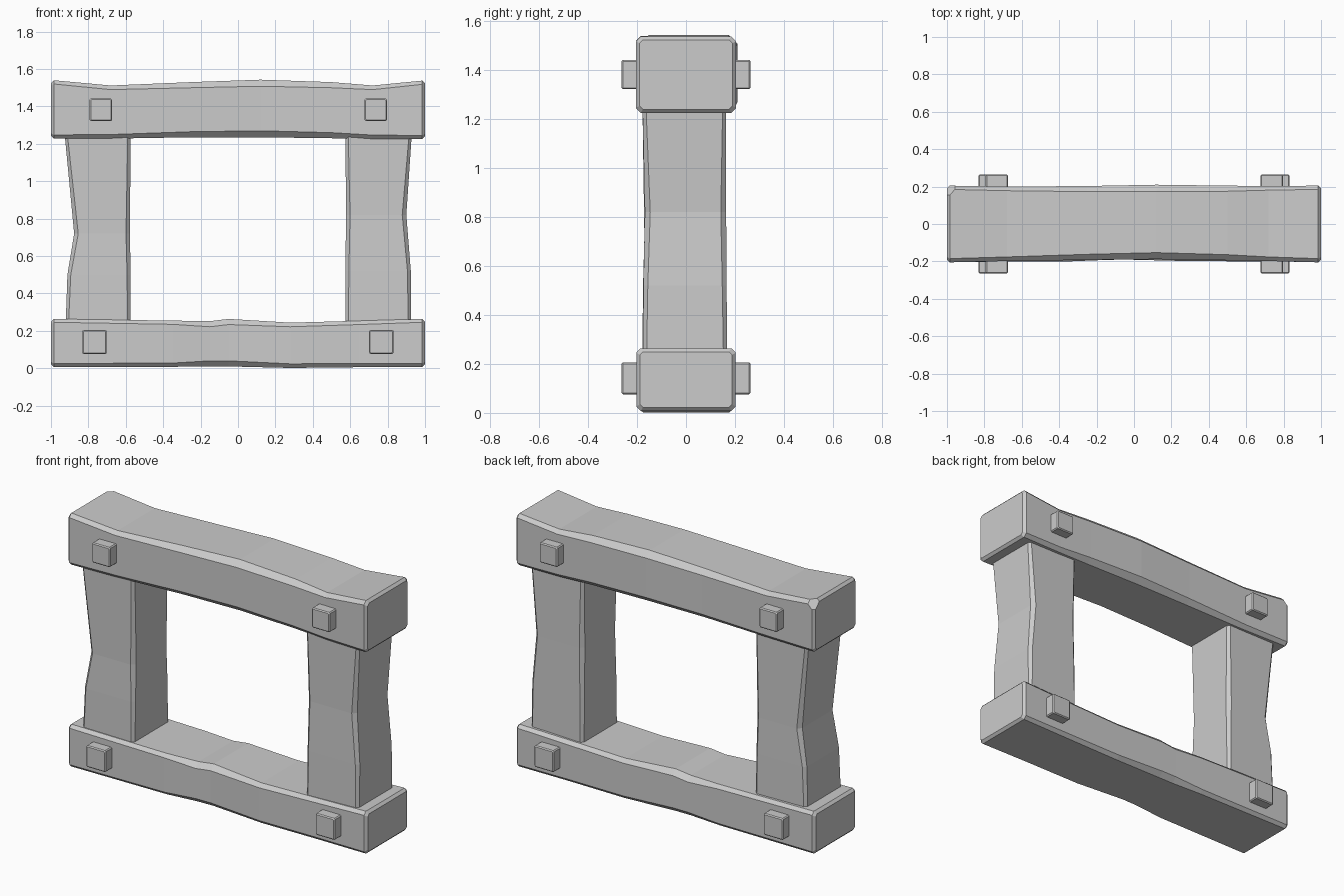
import bpy, bmesh
from mathutils import Vector

if "Cube" in bpy.data.objects:
    bpy.data.objects.remove(bpy.data.objects["Cube"])


def timber(name, axis, stations, chip=None, cap=0.015):
    """Loft a chamfered rectangle along an axis.
    Station: (position, u0, u1, v0, v1, chamfer); u, v are y, z for axis x,
    x, y for axis z, and x, z for axis y."""
    first, last = stations[0], stations[-1]

    def shrink(s):
        return (s[0], s[1] + cap, s[2] - cap, s[3] + cap, s[4] - cap, s[5] * 0.7)

    # worn end rims
    rows = [shrink(first), (first[0] + cap,) + first[1:]]
    rows += stations[1:-1]
    rows += [(last[0] - cap,) + last[1:], shrink(last)]

    bm = bmesh.new()
    rings = []
    for t, u0, u1, v0, v1, c in rows:
        pts = [(u0 + c, v0), (u1 - c, v0), (u1, v0 + c), (u1, v1 - c),
               (u1 - c, v1), (u0 + c, v1), (u0, v1 - c), (u0, v0 + c)]
        place = {'x': lambda u, v: (t, u, v), 'y': lambda u, v: (u, t, v),
                 'z': lambda u, v: (u, v, t)}[axis]
        rings.append([bm.verts.new(place(u, v)) for u, v in pts])
    for a, b in zip(rings, rings[1:]):
        for i in range(8):
            j = (i + 1) % 8
            bm.faces.new((a[i], a[j], b[j], b[i]))
    bm.faces.new(rings[0])
    bm.faces.new(rings[-1])

    # knocked-off corner
    if chip:
        point, normal = chip
        cut = bmesh.ops.bisect_plane(
            bm, geom=bm.verts[:] + bm.edges[:] + bm.faces[:],
            plane_co=Vector(point), plane_no=Vector(normal), clear_outer=True)
        edges = [e for e in cut['geom_cut'] if isinstance(e, bmesh.types.BMEdge)]
        bmesh.ops.holes_fill(bm, edges=edges, sides=0)

    bmesh.ops.recalc_face_normals(bm, faces=bm.faces[:])
    mesh = bpy.data.meshes.new(name)
    bm.to_mesh(mesh)
    bm.free()
    obj = bpy.data.objects.new(name, mesh)
    bpy.context.collection.objects.link(obj)
    return obj


# Horizontal beams
timber("top_beam", 'x', [
    (-1.0, -0.205, 0.205, 1.228, 1.540, 0.02),
    (-0.68, -0.198, 0.200, 1.228, 1.512, 0.022),
    (-0.25, -0.192, 0.203, 1.235, 1.530, 0.03),
    (0.12, -0.188, 0.210, 1.235, 1.543, 0.035),
    (0.50, -0.194, 0.205, 1.230, 1.530, 0.03),
    (0.72, -0.198, 0.203, 1.225, 1.512, 0.022),
    (1.0, -0.205, 0.205, 1.225, 1.538, 0.02),
], chip=((-0.97, 0.19, 1.52), (-1, 1, 1)))

timber("bottom_beam", 'x', [
    (-1.0, -0.203, 0.203, 0.008, 0.264, 0.018),
    (-0.35, -0.200, 0.200, 0.008, 0.255, 0.02),
    (-0.15, -0.192, 0.198, 0.010, 0.252, 0.03),
    (-0.05, -0.190, 0.198, 0.010, 0.264, 0.03),
    (0.28, -0.198, 0.200, 0.002, 0.244, 0.022),
    (0.65, -0.200, 0.200, 0.006, 0.254, 0.02),
    (1.0, -0.203, 0.203, 0.008, 0.264, 0.018),
])

# Upright posts, pinched on the outer side
timber("left_post", 'z', [
    (0.20, -0.922, -0.575, -0.178, 0.168, 0.015),
    (0.50, -0.912, -0.575, -0.176, 0.166, 0.018),
    (0.72, -0.876, -0.577, -0.170, 0.162, 0.022),
    (1.28, -0.928, -0.575, -0.178, 0.164, 0.014),
])
timber("right_post", 'z', [
    (0.20, 0.575, 0.925, -0.176, 0.168, 0.015),
    (0.52, 0.575, 0.924, -0.174, 0.166, 0.018),
    (0.82, 0.577, 0.900, -0.168, 0.164, 0.022),
    (1.28, 0.575, 0.930, -0.178, 0.164, 0.014),
])

# Square pegs through the joints
for name, x, z, w in (("top_left_peg", -0.733, 1.382, 0.06),
                      ("top_right_peg", 0.737, 1.382, 0.06),
                      ("bottom_left_peg", -0.767, 0.141, 0.065),
                      ("bottom_right_peg", 0.766, 0.141, 0.065)):
    box = (x - w, x + w, z - w, z + w, 0.006)
    timber(name, 'y', [(-0.264,) + box, (0.264,) + box], cap=0.006)
